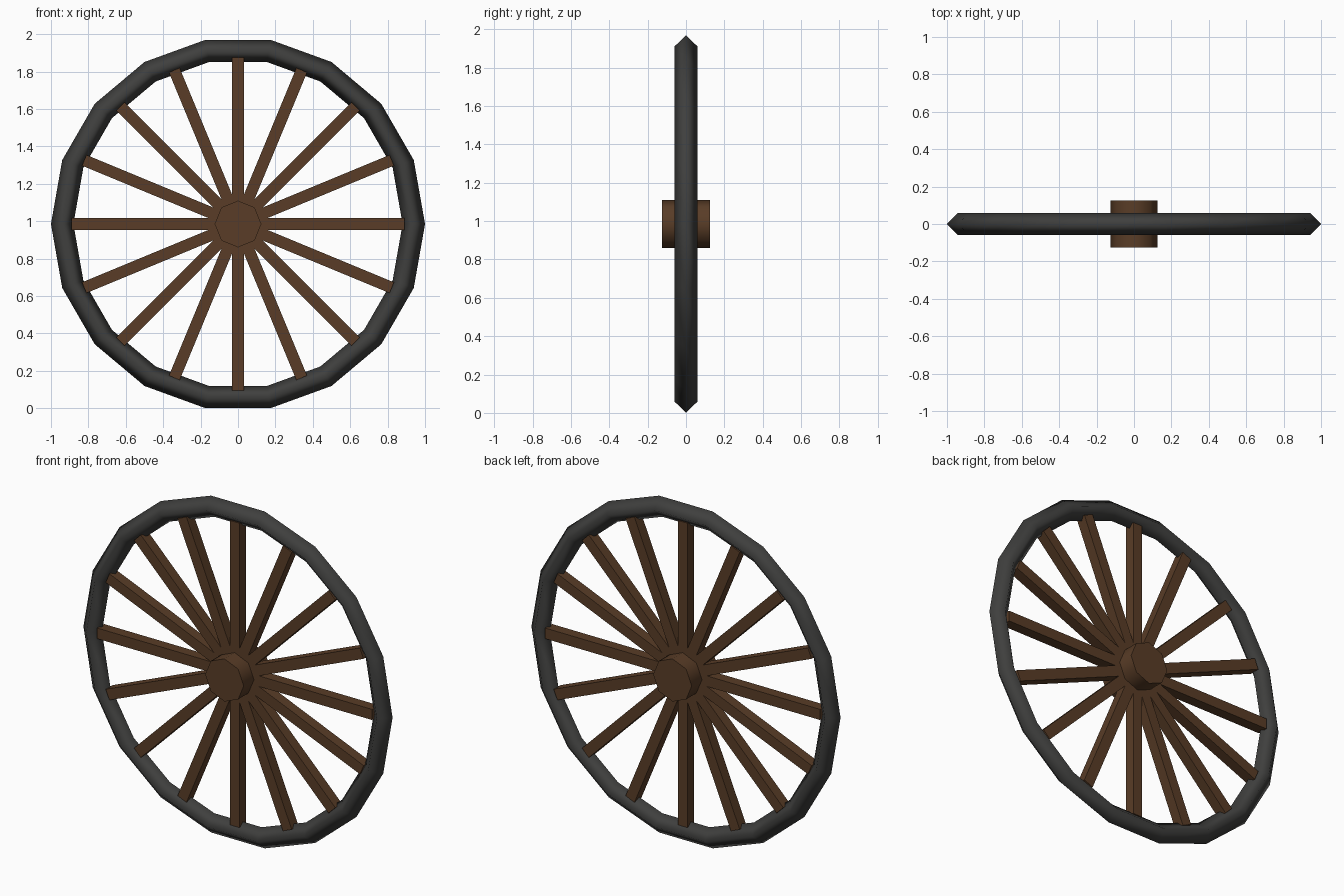
import bpy
import math

if "Cube" in bpy.data.objects:
    bpy.data.objects.remove(bpy.data.objects["Cube"])

CENTRE = (0, 0, 0.985)
SPOKES = 16


def material(name, rgb):
    m = bpy.data.materials.new(name)
    m.diffuse_color = (*rgb, 1)
    m.use_nodes = True
    m.node_tree.nodes["Principled BSDF"].inputs["Base Color"].default_value = m.diffuse_color
    return m


wood = material("brown_wood", (0.1, 0.046, 0.02))
dark = material("dark_tyre", (0.05, 0.05, 0.048))


def finish(name, mat):
    ob = bpy.context.object
    ob.name = name
    ob.data.materials.append(mat)
    return ob


# Rim: 18-sided ring with a diamond section, smooth shaded
bpy.ops.mesh.primitive_torus_add(
    major_segments=18, minor_segments=4, major_radius=0.94, minor_radius=0.06,
    location=CENTRE, rotation=(math.pi / 2, 0, 0))
finish("rim", dark)
bpy.ops.object.shade_smooth()

# Hub: octagonal barrel with corners on the x and z axes
bpy.ops.mesh.primitive_cylinder_add(
    vertices=8, radius=0.125, depth=0.25,
    location=CENTRE, rotation=(math.pi / 2, 0, 0))
finish("hub", wood)
bpy.ops.object.shade_smooth_by_angle(angle=math.radians(60))

# Spokes: square bars running right across the wheel, two spokes per bar
for i in range(SPOKES // 2):
    bpy.ops.mesh.primitive_cube_add(
        size=1, location=CENTRE, rotation=(0, i * math.tau / SPOKES, 0))
    bar = finish(f"spoke_pair_{i + 1}", wood)
    bar.scale = (1.78, 0.062, 0.062)
